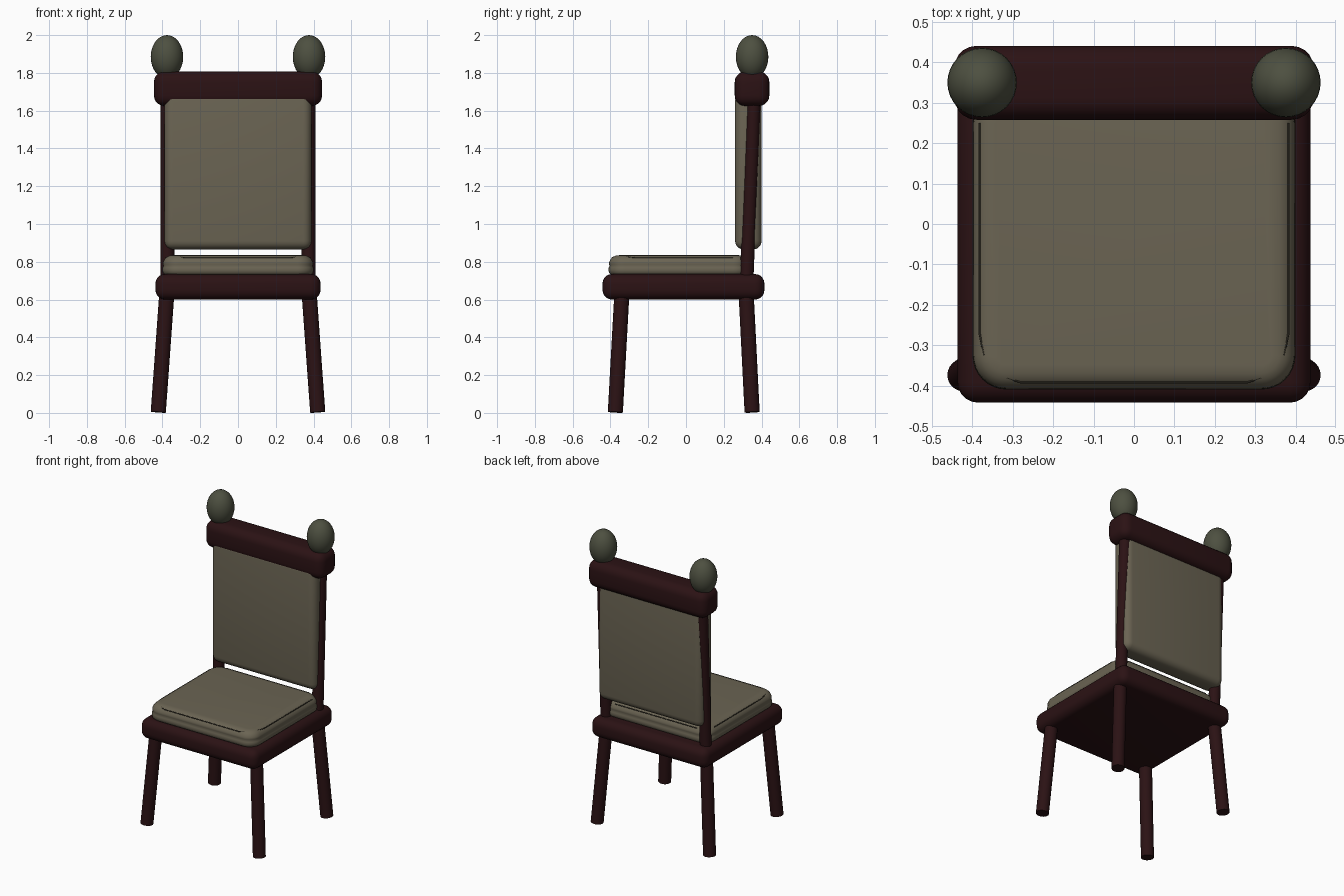
import bpy, bmesh, math
from mathutils import Vector

if "Cube" in bpy.data.objects:
    bpy.data.objects.remove(bpy.data.objects["Cube"])


def material(name, rgb):
    m = bpy.data.materials.new(name)
    m.diffuse_color = (*rgb, 1)
    m.use_nodes = True
    m.node_tree.nodes["Principled BSDF"].inputs["Base Color"].default_value = m.diffuse_color
    return m


WOOD = material("dark red wood", (0.024, 0.006, 0.007))
FABRIC = material("beige fabric", (0.145, 0.127, 0.086))
STONE = material("grey green finial", (0.075, 0.08, 0.052))
PIPING = material("dark piping", (0.025, 0.022, 0.015))


def add(name, bm, mat, angle=40):
    bmesh.ops.recalc_face_normals(bm, faces=bm.faces)
    mesh = bpy.data.meshes.new(name)
    bm.to_mesh(mesh)
    bm.free()
    mesh.materials.append(mat)
    ob = bpy.data.objects.new(name, mesh)
    bpy.context.collection.objects.link(ob)
    bpy.ops.object.select_all(action='DESELECT')
    ob.select_set(True)
    bpy.context.view_layer.objects.active = ob
    bpy.ops.object.shade_smooth_by_angle(angle=math.radians(angle))
    return ob


def rounded_box(name, lo, hi, radius, mat):
    lo, hi = Vector(lo), Vector(hi)
    bm = bmesh.new()
    bmesh.ops.create_cube(bm, size=1)
    for v in bm.verts:
        v.co = Vector([(lo[i] + hi[i]) / 2 + v.co[i] * (hi[i] - lo[i]) for i in range(3)])
    bmesh.ops.bevel(bm, geom=bm.edges[:], offset=radius, segments=5,
                    profile=0.5, affect='EDGES')
    return add(name, bm, mat)


def rod(name, a, b, radius, mat):
    a, b = Vector(a), Vector(b)
    bm = bmesh.new()
    bmesh.ops.create_cone(bm, cap_ends=True, segments=32, radius1=radius,
                          radius2=radius, depth=(b - a).length)
    rot = (b - a).to_track_quat('Z', 'Y').to_matrix()
    for v in bm.verts:
        v.co = rot @ v.co + (a + b) / 2
    return add(name, bm, mat)


# Seat frame, top rail and upholstered back
rounded_box("seat_frame", (-0.437, -0.442, 0.6), (0.437, 0.415, 0.735), 0.05, WOOD)
rounded_box("top_rail", (-0.445, 0.258, 1.625), (0.445, 0.441, 1.807), 0.055, WOOD)
rounded_box("back_cushion", (-0.39, 0.26, 0.865), (0.39, 0.40, 1.70), 0.045, FABRIC)


# Seat cushion: stacked rounded rectangles with a soft seam round the side
def outline(inset, z):
    x, y0, y1, r = 0.4 - inset, -0.41 + inset, 0.335 - inset, 0.085 - inset
    corners = [(x - r, y1 - r), (-x + r, y1 - r), (-x + r, y0 + r), (x - r, y0 + r)]
    return [(cx + r * math.cos(t), cy + r * math.sin(t), z)
            for k, (cx, cy) in enumerate(corners)
            for t in [(k + i / 8) * math.pi / 2 for i in range(9)]]


bm = bmesh.new()
profile = [(0.015, 0.73), (0.002, 0.742), (0, 0.755), (0.001, 0.77), (0.006, 0.779),
           (0.002, 0.788), (0.004, 0.80), (0.012, 0.815), (0.024, 0.826),
           (0.04, 0.833), (0.06, 0.835)]
rings = [[bm.verts.new(p) for p in outline(*row)] for row in profile]
for lower, upper in zip(rings, rings[1:]):
    n = len(lower)
    for i in range(n):
        j = (i + 1) % n
        bm.faces.new((lower[i], lower[j], upper[j], upper[i]))
bm.faces.new(rings[0])
bm.faces.new(rings[-1])
add("seat_cushion", bm, FABRIC, 60)


# Thin broken piping lines along the cushion edges
def piping(name, pts):
    cu = bpy.data.curves.new(name, 'CURVE')
    cu.dimensions = '3D'
    cu.bevel_depth = 0.003
    cu.bevel_resolution = 1
    sp = cu.splines.new('POLY')
    sp.points.add(len(pts) - 1)
    for p, co in zip(sp.points, pts):
        p.co = (*co, 1)
    cu.materials.append(PIPING)
    bpy.context.collection.objects.link(bpy.data.objects.new(name, cu))


PZ = 0.821
piping("front_piping", [(-0.315, -0.38, PZ + 0.005), (-0.28, -0.392, PZ),
                        (0.28, -0.392, PZ), (0.315, -0.38, PZ + 0.005)])
piping("rear_piping", [(-0.31, 0.317, PZ), (0.31, 0.317, PZ)])

# Legs, back posts and finials on both sides
for s, side in ((-1, "left"), (1, "right")):
    piping(side + "_piping", [(s * 0.371, -0.325, PZ + 0.005), (s * 0.382, -0.27, PZ),
                              (s * 0.382, 0.25, PZ)])
    rod(side + "_front_leg", (s * 0.422, -0.374, 0.004), (s * 0.375, -0.338, 0.66), 0.04, WOOD)
    rod(side + "_rear_leg", (s * 0.422, 0.35, 0.004), (s * 0.375, 0.317, 0.66), 0.04, WOOD)
    rod(side + "_back_post", (s * 0.373, 0.32, 0.68), (s * 0.373, 0.361, 1.7), 0.036, WOOD)
    bm = bmesh.new()
    bmesh.ops.create_uvsphere(bm, u_segments=32, v_segments=16, radius=1)
    for v in bm.verts:
        v.co = Vector((s * 0.376 + v.co.x * 0.086, 0.35 + v.co.y * 0.086,
                       1.885 + v.co.z * 0.115))
    add(side + "_finial", bm, STONE)
